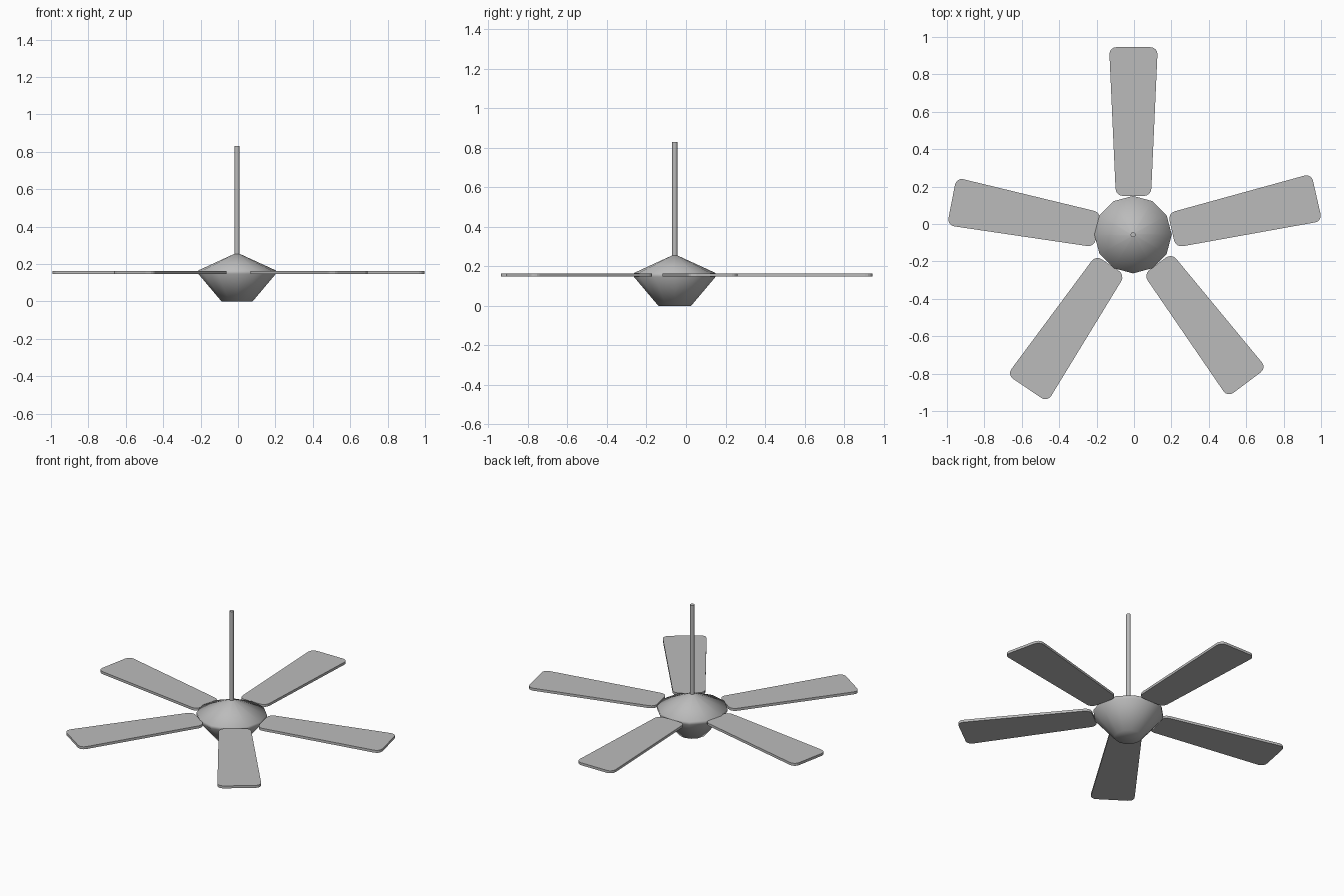
import bpy, bmesh, math
from mathutils import Matrix, Vector

cube = bpy.data.objects.get("Cube")
if cube:
    bpy.data.objects.remove(cube, do_unlink=True)

# Single painted finish
grey = bpy.data.materials.new("light_grey")
grey.use_nodes = True
grey.diffuse_color = (0.5, 0.5, 0.5, 1)
grey.node_tree.nodes["Principled BSDF"].inputs["Base Color"].default_value = (0.5, 0.5, 0.5, 1)

CENTRE = Vector((-0.005, -0.057, 0))


def finish(name, bm, smooth):
    bmesh.ops.recalc_face_normals(bm, faces=bm.faces)
    for f in bm.faces:
        f.smooth = smooth
    mesh = bpy.data.meshes.new(name)
    bm.to_mesh(mesh)
    bm.free()
    mesh.materials.append(grey)
    obj = bpy.data.objects.new(name, mesh)
    bpy.context.collection.objects.link(obj)
    return obj


def lathe(name, profile, sides):
    """Stack rings of (radius, height), closed at both ends."""
    bm = bmesh.new()
    rings = []
    for r, z in profile:
        rings.append([bm.verts.new((r * math.cos(a), r * math.sin(a), z))
                      for a in (math.tau * i / sides for i in range(sides))])
    for low, high in zip(rings, rings[1:]):
        for i in range(sides):
            j = (i + 1) % sides
            bm.faces.new((low[i], low[j], high[j], high[i]))
    bm.faces.new(rings[0][::-1])
    bm.faces.new(rings[-1])
    obj = finish(name, bm, True)
    obj.location = CENTRE
    return obj


def blade(name, x, y, angle):
    """Tapered plate with rounded corners, starting at its root midpoint."""
    length, root, tip = 0.795, 0.094, 0.13
    bm = bmesh.new()
    corners = [(0, -root), (length, -tip), (length, tip), (0, root)]
    bm.faces.new([bm.verts.new((u, v, 0)) for u, v in corners])
    bmesh.ops.bevel(bm, geom=bm.verts[:], offset=0.038, segments=4,
                    profile=0.5, affect='VERTICES')
    top = bmesh.ops.extrude_face_region(bm, geom=bm.faces[:])
    bmesh.ops.translate(bm, vec=(0, 0, 0.016),
                        verts=[g for g in top["geom"] if isinstance(g, bmesh.types.BMVert)])
    place = Matrix.Translation((x, y, 0.148)) @ Matrix.Rotation(math.radians(angle), 4, 'Z')
    bm.transform(place)
    finish(name, bm, False)


# Motor housing with a conical cap
lathe("motor_housing", [(0.083, 0), (0.207, 0.147), (0.207, 0.166), (0.013, 0.255)], 12)

# Hanging rod
rod = lathe("hanging_rod", [(0.0135, 0.24), (0.0135, 0.83)], 12)
bpy.ops.object.select_all(action='DESELECT')
rod.select_set(True)
bpy.context.view_layer.objects.active = rod
bpy.ops.object.shade_smooth_by_angle(angle=math.radians(40))

# Five blades, slightly unevenly spread
blade("blade_back", -0.003, 0.15, 90)
blade("blade_left", 0.202, -0.034, 12.8)
blade("blade_right", -0.194, -0.031, 169)
blade("blade_front_left", 0.126, -0.213, -53)
blade("blade_front_right", -0.126, -0.22, 236)
